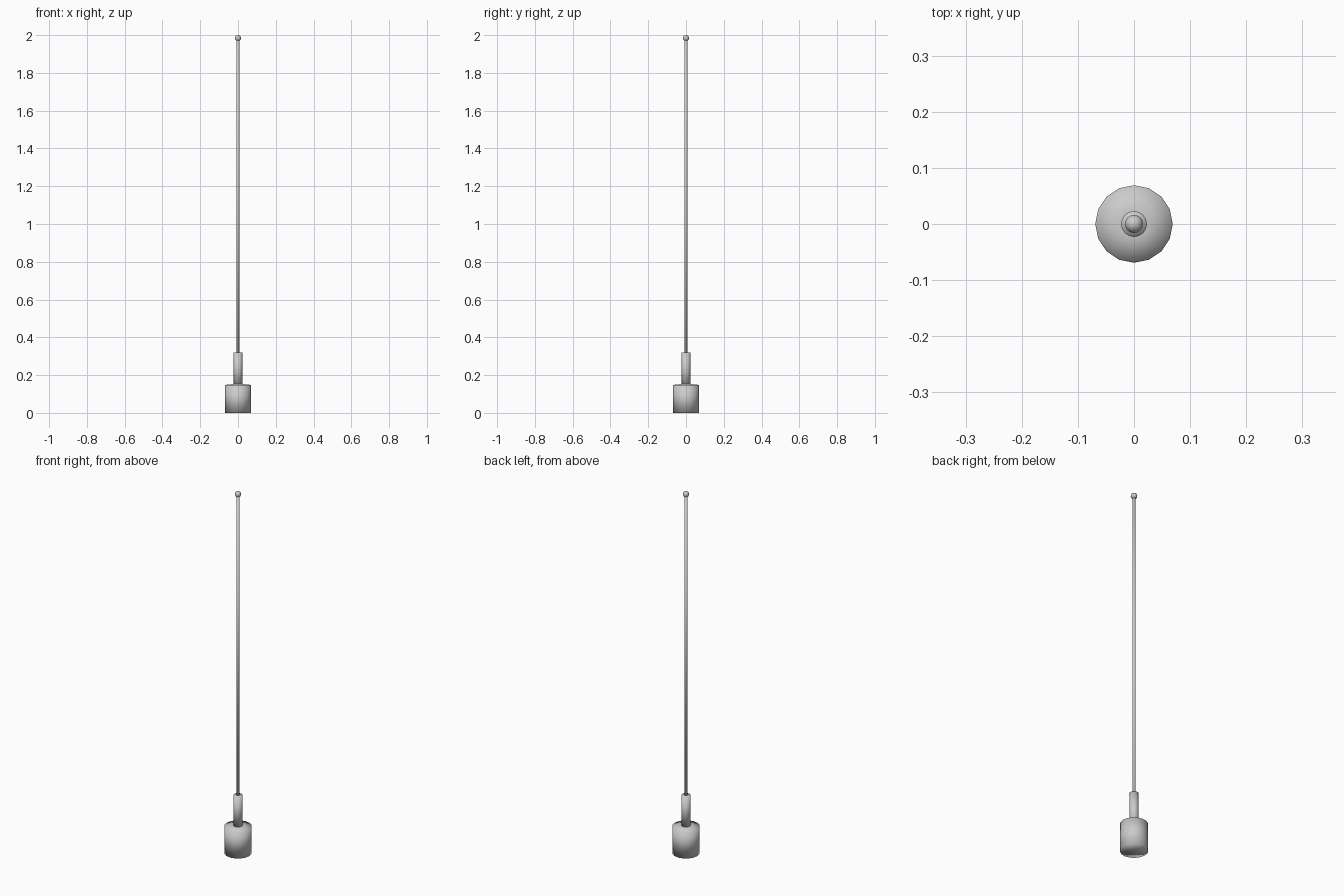
import bpy, bmesh, math

if "Cube" in bpy.data.objects:
    bpy.data.objects.remove(bpy.data.objects["Cube"])


def lathe(name, profile, sides):
    """Revolve (radius, z) points around the z axis; zero radius closes to a pole."""
    bm = bmesh.new()
    rings = []
    for r, z in profile:
        if r == 0:
            rings.append([bm.verts.new((0, 0, z))])
        else:
            rings.append([bm.verts.new((r * math.cos(2 * math.pi * i / sides),
                                        r * math.sin(2 * math.pi * i / sides), z))
                          for i in range(sides)])
    for a, b in zip(rings, rings[1:]):
        for i in range(sides):
            j = (i + 1) % sides
            quad = [a[i % len(a)], a[j % len(a)], b[j % len(b)], b[i % len(b)]]
            bm.faces.new(list(dict.fromkeys(quad)))
    bmesh.ops.recalc_face_normals(bm, faces=bm.faces)
    mesh = bpy.data.meshes.new(name)
    bm.to_mesh(mesh)
    bm.free()
    mesh.shade_smooth()
    obj = bpy.data.objects.new(name, mesh)
    bpy.context.collection.objects.link(obj)
    return obj


# Heavy mounting base with a very slightly raised top
lathe("base", [(0, 0), (0.069, 0), (0.069, 0.148), (0.023, 0.153), (0, 0.153)], 16)

# Sleeve that holds the whip
lathe("sleeve", [(0, 0.14), (0.023, 0.14), (0.023, 0.32), (0, 0.32)], 16)

# Long thin whip
lathe("whip", [(0, 0.30), (0.008, 0.30), (0.008, 1.98), (0, 1.98)], 12)

# Ball at the tip
R, CZ, STEPS = 0.016, 1.984, 8
ball = [(0, CZ - R)]
ball += [(R * math.sin(math.pi * k / STEPS), CZ - R * math.cos(math.pi * k / STEPS))
         for k in range(1, STEPS)]
ball += [(0, CZ + R)]
lathe("tip_ball", ball, 16)
